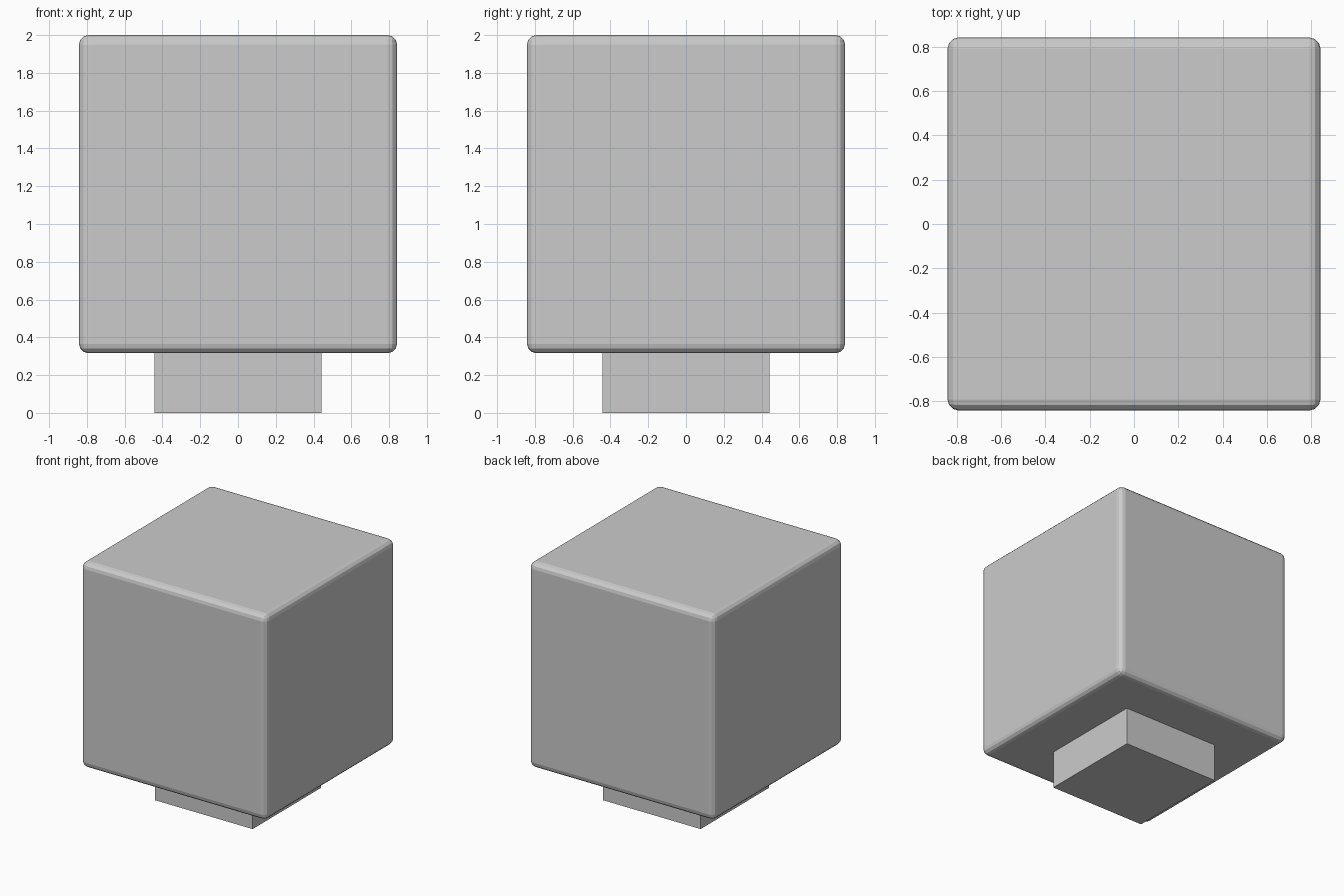
import bpy

if "Cube" in bpy.data.objects:
    bpy.data.objects.remove(bpy.data.objects["Cube"])


def box(name, half, z0, z1):
    """Square block centred on the z axis, spanning z0 to z1."""
    bpy.ops.mesh.primitive_cube_add(size=1, location=(0, 0, (z0 + z1) / 2))
    ob = bpy.context.object
    ob.name = name
    ob.scale = (half * 2, half * 2, z1 - z0)
    bpy.ops.object.transform_apply(location=False, rotation=False, scale=True)
    return ob


# Large cube with small rounded edges
block = box("rounded_block", 0.842, 0.316, 2.0)
bevel = block.modifiers.new("edge_rounding", 'BEVEL')
bevel.width = 0.05
bevel.segments = 3

# Sharp-edged square foot, meeting the underside of the block
box("square_foot", 0.443, 0.0, 0.325)
